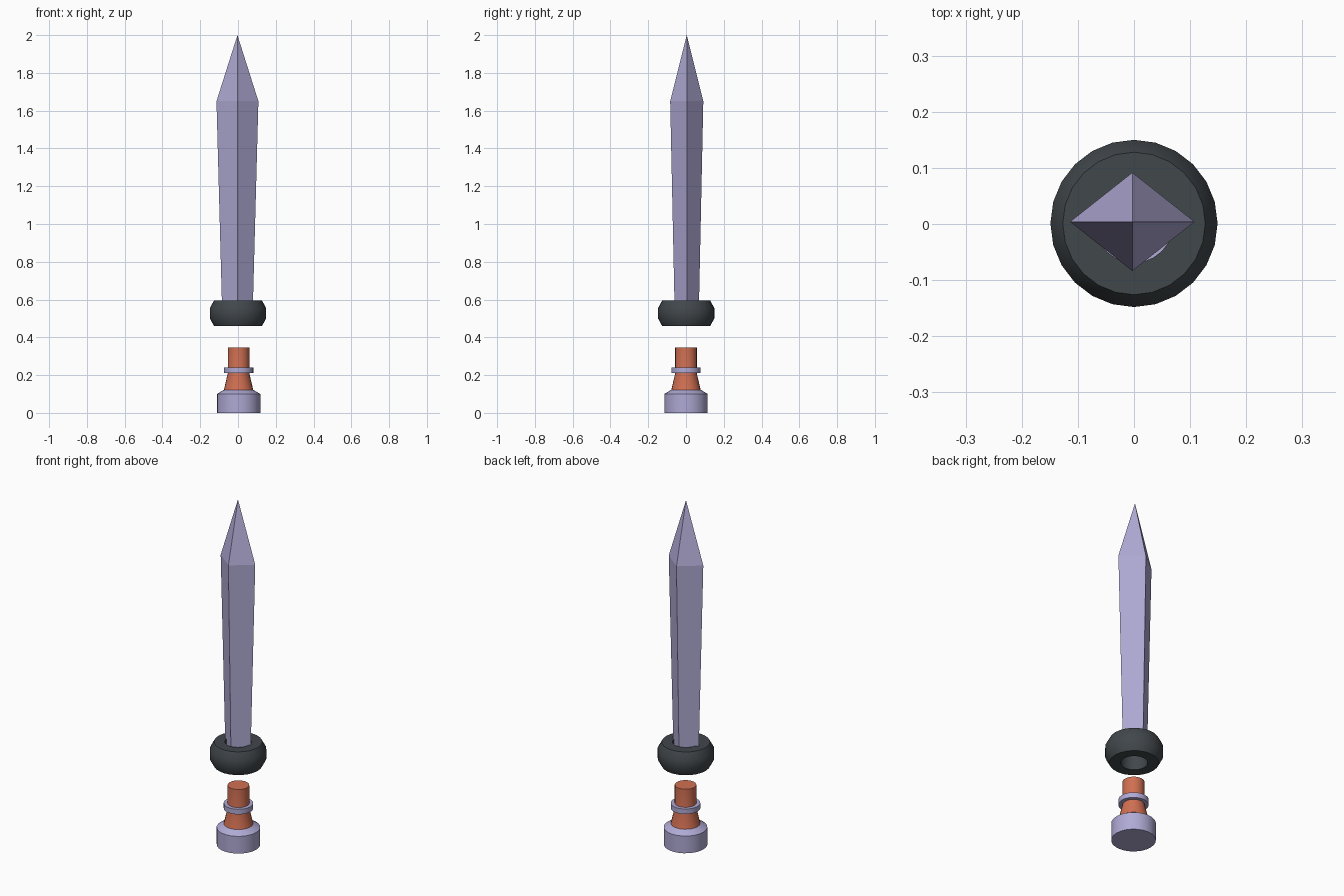
import bpy, bmesh, math

cube = bpy.data.objects.get("Cube")
if cube:
    bpy.data.objects.remove(cube, do_unlink=True)


def material(name, colour):
    m = bpy.data.materials.new(name)
    m.use_nodes = True
    m.diffuse_color = (*colour, 1)
    m.node_tree.nodes["Principled BSDF"].inputs["Base Color"].default_value = (*colour, 1)
    return m


lavender = material("lavender steel", (0.43, 0.40, 0.66))
orange = material("orange leather", (0.63, 0.16, 0.085))
charcoal = material("charcoal", (0.053, 0.063, 0.071))


def lathe(name, profile, mat, centre=(0, 0), sides=24, stretch=(1, 1), closed=False, smooth=True):
    """Turn a (radius, height) profile around z; ends are capped, or the loop is closed."""
    bm = bmesh.new()
    rings = []
    for r, z in profile:
        if r == 0:
            rings.append([bm.verts.new((*centre, z))] * sides)
            continue
        rings.append([bm.verts.new((centre[0] + r * stretch[0] * math.cos(a),
                                    centre[1] + r * stretch[1] * math.sin(a), z))
                      for a in (math.tau * i / sides for i in range(sides))])
    pairs = list(zip(rings, rings[1:]))
    if closed:
        pairs.append((rings[-1], rings[0]))
    for low, high in pairs:
        for i in range(sides):
            j = (i + 1) % sides
            corners = dict.fromkeys((low[i], low[j], high[j], high[i]))
            bm.faces.new(list(corners))
    if not closed:
        for ring in (rings[0], rings[-1]):
            if ring[0] is not ring[1]:
                bm.faces.new(ring)
    bmesh.ops.recalc_face_normals(bm, faces=bm.faces)
    mesh = bpy.data.meshes.new(name)
    bm.to_mesh(mesh)
    bm.free()
    mesh.materials.append(mat)
    ob = bpy.data.objects.new(name, mesh)
    bpy.context.collection.objects.link(ob)
    if smooth:
        bpy.ops.object.select_all(action="DESELECT")
        ob.select_set(True)
        bpy.context.view_layer.objects.active = ob
        bpy.ops.object.shade_smooth_by_angle(angle=math.radians(30))
    return ob


# Handle: pommel, grip and collar
axis = (0.003, 0)
lathe("pommel", [(0.115, 0), (0.115, 0.1), (0.078, 0.122)], lavender, axis)
lathe("grip", [(0.078, 0.12), (0.057, 0.21), (0.057, 0.345)], orange, axis)
lathe("collar", [(0.078, 0.21), (0.078, 0.24)], lavender, axis)

# Floating round guard with a hole through it
lathe("guard", [(0.07, 0.46), (0.127, 0.46), (0.149, 0.5), (0.149, 0.555),
                (0.127, 0.595), (0.07, 0.595)], charcoal, (0, 0.001), closed=True)

# Four-sided blade, widening up to the shoulder
lathe("blade", [(0.081, 0.54), (0.111, 1.65), (0, 2)], lavender, (-0.003, 0.004),
      sides=4, stretch=(1, 0.79), smooth=False)
